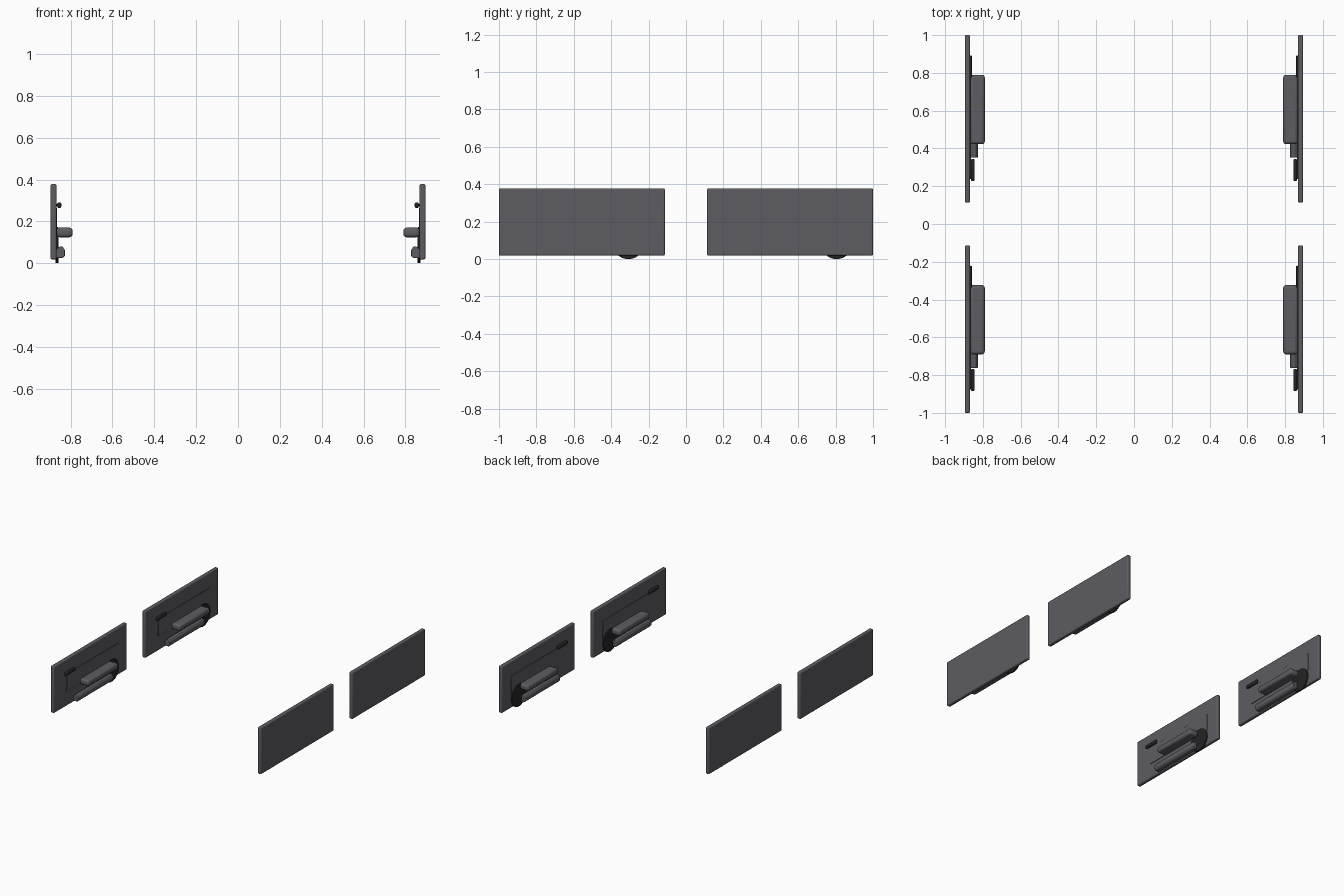
import bpy, bmesh, math
from mathutils import Matrix

cube = bpy.data.objects.get("Cube")
if cube:
    bpy.data.objects.remove(cube, do_unlink=True)


def material(name, rgb):
    m = bpy.data.materials.new(name)
    m.use_nodes = True
    col = (*rgb, 1.0)
    m.diffuse_color = col
    m.node_tree.nodes["Principled BSDF"].inputs["Base Color"].default_value = col
    return m


GREY = material("charcoal grey", (0.11, 0.108, 0.123))
BLACK = material("black plastic", (0.018, 0.018, 0.019))


def finish(bm, name, mat, bevel=0.0, segments=3):
    bmesh.ops.recalc_face_normals(bm, faces=bm.faces)
    mesh = bpy.data.meshes.new(name)
    bm.to_mesh(mesh)
    bm.free()
    mesh.materials.append(mat)
    obj = bpy.data.objects.new(name, mesh)
    bpy.context.collection.objects.link(obj)
    if bevel:
        mod = obj.modifiers.new("rounded edges", "BEVEL")
        mod.width, mod.segments = bevel, segments
        mod.limit_method = "ANGLE"
    bpy.ops.object.select_all(action="DESELECT")
    obj.select_set(True)
    bpy.context.view_layer.objects.active = obj
    bpy.ops.object.shade_smooth_by_angle(angle=math.radians(35))
    return obj


def prism(name, side, y0, y1, profile, mat, bevel=0.0, segments=3):
    """Extrude an (x, z) outline along y; side is -1 or 1."""
    bm = bmesh.new()
    face = bm.faces.new([bm.verts.new((side * x, y0, z)) for x, z in profile])
    new = bmesh.ops.extrude_face_region(bm, geom=[face])["geom"]
    bmesh.ops.translate(bm, vec=(0, y1 - y0, 0),
                        verts=[v for v in new if isinstance(v, bmesh.types.BMVert)])
    return finish(bm, name, mat, bevel, segments)


def box(name, side, x, y, z, mat, bevel=0.0, segments=3):
    outline = [(x[0], z[0]), (x[1], z[0]), (x[1], z[1]), (x[0], z[1])]
    return prism(name, side, y[0], y[1], outline, mat, bevel, segments)


def disc(name, side, x0, x1, y, z, radius, mat, bevel):
    bm = bmesh.new()
    place = Matrix.Translation((side * (x0 + x1) / 2, y, z)) @ Matrix.Rotation(math.pi / 2, 4, "Y")
    bmesh.ops.create_cone(bm, cap_ends=True, segments=40, radius1=radius,
                          radius2=radius, depth=x1 - x0, matrix=place)
    return finish(bm, name, mat, bevel, 2)


POCKET = [(0.870, 0.025), (0.838, 0.025), (0.826, 0.037), (0.826, 0.062),
          (0.838, 0.080), (0.852, 0.080), (0.870, 0.066)]


def door(prefix, side, dy):
    # Main slab and thin raised trim on the inner face
    box(prefix + "door_panel", side, (0.867, 0.896), (dy - 1.0, dy - 0.113),
        (0.018, 0.378), GREY, 0.008)
    box(prefix + "door_trim", side, (0.864, 0.870), (dy - 0.85, dy - 0.22),
        (0.13, 0.265), GREY, 0.002, 1)
    # Armrest and storage pocket
    box(prefix + "armrest", side, (0.790, 0.868), (dy - 0.69, dy - 0.323),
        (0.124, 0.170), GREY, 0.015)
    prism(prefix + "door_pocket", side, dy - 0.762, dy - 0.335, POCKET, GREY, 0.004, 2)
    # Pull handle on a narrow neck
    box(prefix + "handle_neck", side, (0.855, 0.868), (dy - 0.875, dy - 0.78),
        (0.270, 0.284), BLACK)
    box(prefix + "handle", side, (0.844, 0.864), (dy - 0.885, dy - 0.768),
        (0.264, 0.291), BLACK, 0.008)
    # Round speaker cover
    disc(prefix + "speaker", side, 0.858, 0.872, dy - 0.308, 0.086, 0.086, BLACK, 0.003)


for side, hand in ((-1, "right_"), (1, "left_")):
    for dy, end in ((0.0, "front_"), (1.113, "rear_")):
        door(end + hand, side, dy)
